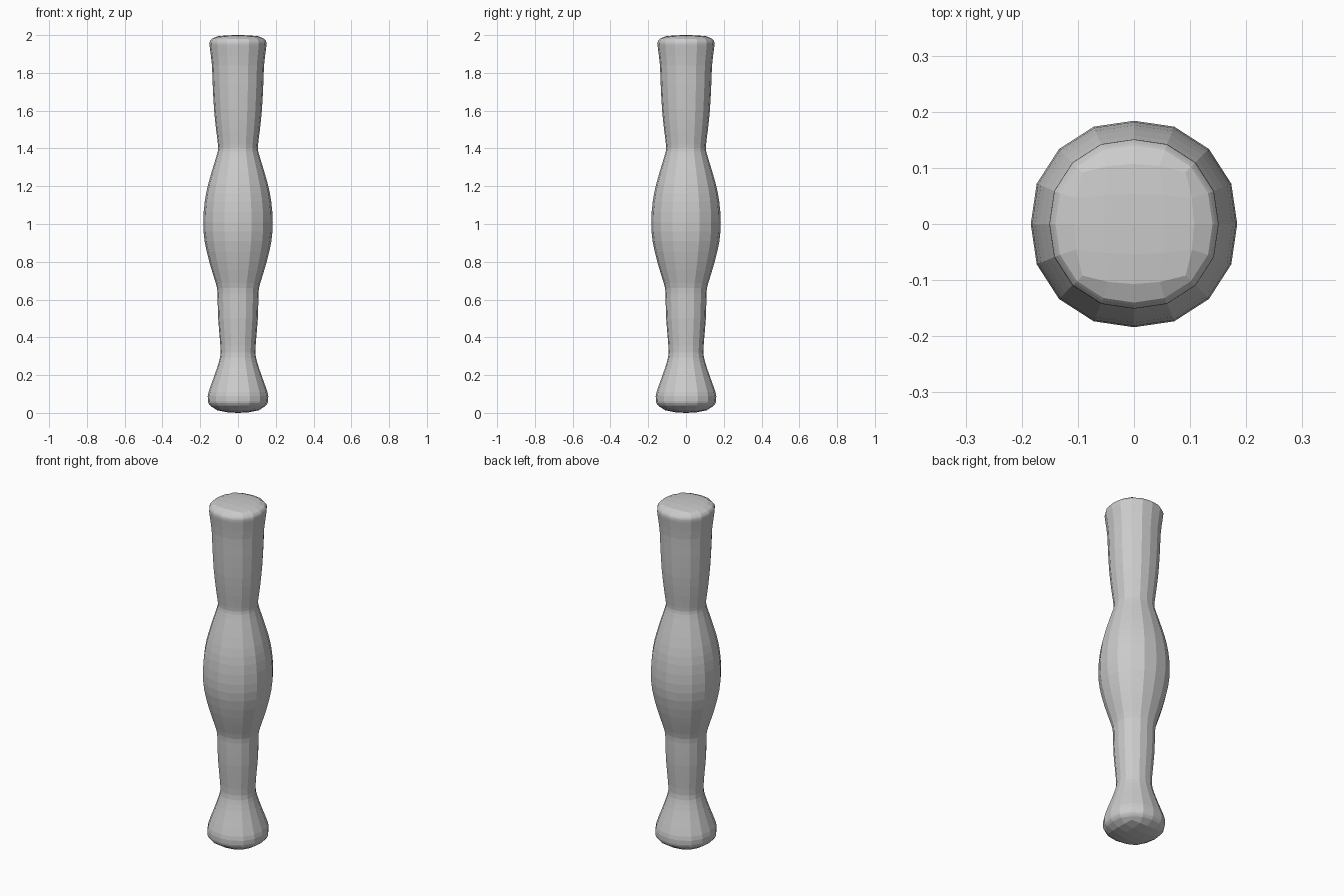
import bpy, bmesh, math

if "Cube" in bpy.data.objects:
    bpy.data.objects.remove(bpy.data.objects["Cube"])

# Half-width profile of the turned leg (radius, z), bottom to top
PROFILE = [(0.145, 0.036), (0.157, 0.052), (0.160, 0.075), (0.156, 0.11), (0.124, 0.20),
           (0.101, 0.27), (0.092, 0.32), (0.097, 0.40), (0.105, 0.50), (0.108, 0.60),
           (0.111, 0.66), (0.128, 0.72), (0.152, 0.80), (0.177, 0.91), (0.184, 1.01),
           (0.176, 1.12), (0.158, 1.21), (0.126, 1.32), (0.107, 1.385), (0.106, 1.42),
           (0.116, 1.50), (0.127, 1.61), (0.134, 1.74), (0.138, 1.84), (0.148, 1.925),
           (0.151, 1.95), (0.149, 1.967), (0.140, 1.98)]
SIDES = 16
WIDEN = (1.0, 1.02, 1.027, 1.02)  # slightly squarish cross-section


def refine(pts):
    """Insert a Catmull-Rom midpoint between profile points."""
    out = []
    for i in range(len(pts) - 1):
        a, b, c, d = (pts[max(i - 1, 0)], pts[i], pts[i + 1], pts[min(i + 2, len(pts) - 1)])
        out.append(b)
        out.append(tuple((9 * (b[k] + c[k]) - a[k] - d[k]) / 16 for k in range(2)))
    return out + [pts[-1]]


bm = bmesh.new()


def ring(r, z):
    return [bm.verts.new((r * WIDEN[k % 4] * math.cos(math.tau * k / SIDES),
                          r * WIDEN[k % 4] * math.sin(math.tau * k / SIDES), z))
            for k in range(SIDES)]


def bridge(a, b):
    for k in range(SIDES):
        n = (k + 1) % SIDES
        bm.faces.new((a[k], a[n], b[n], b[k]))


def cap(loop, half, z_mid, z_edge):
    """Domed 4 x 4 grid joined to the end ring."""
    g = {}
    for i in range(-2, 3):
        for j in range(-2, 3):
            u, v = i / 2, j / 2
            t = (u * u + v * v - 0.5 * u * u * v * v) ** 1.2
            g[i, j] = bm.verts.new((half * u * (1 - 0.14 * v * v), half * v * (1 - 0.14 * u * u),
                                    z_mid + (z_edge - z_mid) * t))
    for i in range(-2, 2):
        for j in range(-2, 2):
            bm.faces.new((g[i, j], g[i + 1, j], g[i + 1, j + 1], g[i, j + 1]))
    path = [(2, 0), (2, 1), (2, 2), (1, 2)]
    edge = []
    for _ in range(4):
        edge += [g[p] for p in path]
        path = [(-y, x) for x, y in path]
    bridge(loop, edge)


# Turned shaft
rings = [ring(r, z) for r, z in refine(PROFILE)]
for lower, upper in zip(rings, rings[1:]):
    bridge(lower, upper)

# Rounded foot and top
cap(rings[0], 0.110, 0.0, 0.014)
cap(rings[-1], 0.107, 2.0, 1.994)

bmesh.ops.recalc_face_normals(bm, faces=bm.faces[:])
mesh = bpy.data.meshes.new("turned_leg")
bm.to_mesh(mesh)
bm.free()
bpy.context.collection.objects.link(bpy.data.objects.new("turned_leg", mesh))
